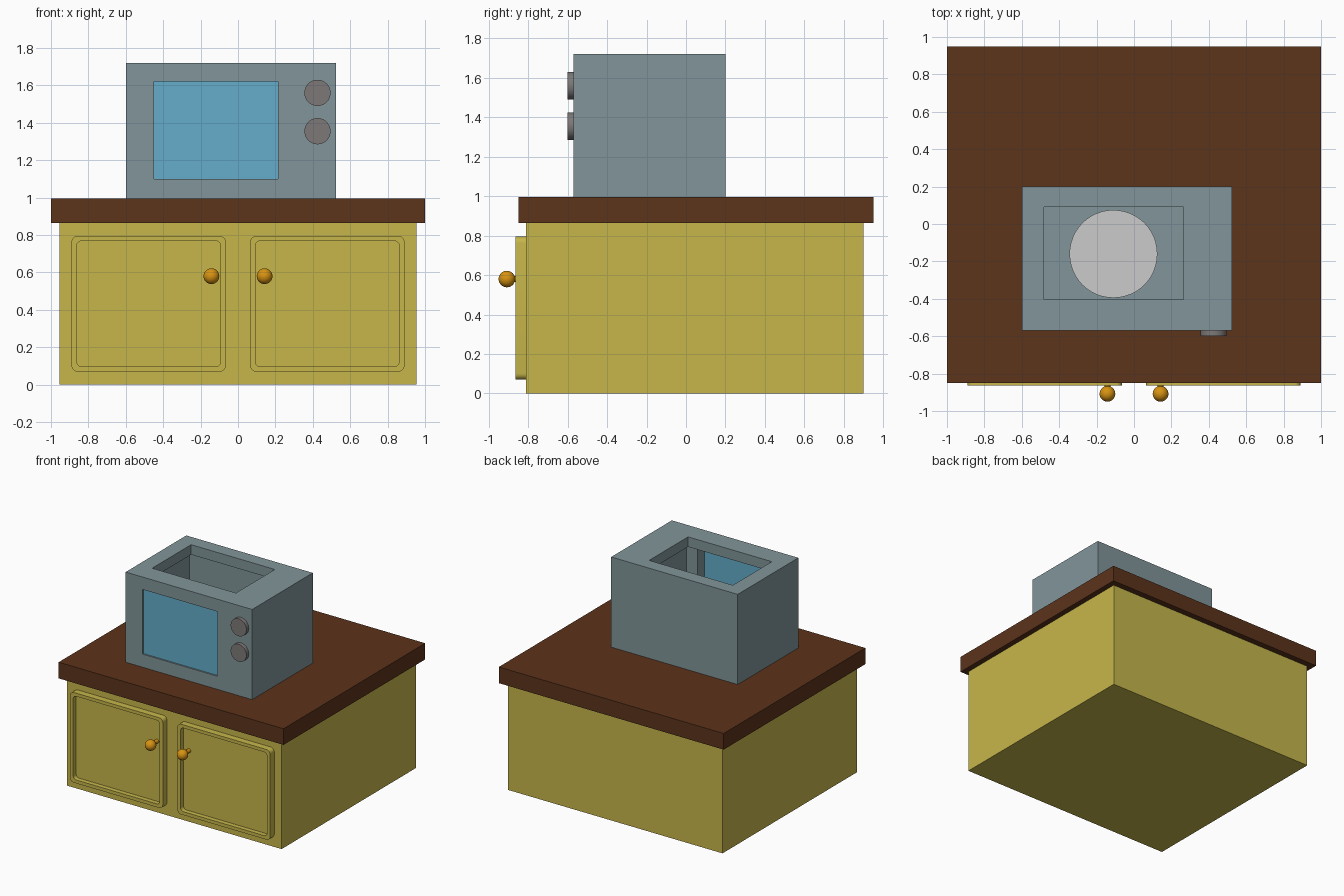
import bpy, bmesh, math

if "Cube" in bpy.data.objects:
    bpy.data.objects.remove(bpy.data.objects["Cube"])


def material(name, rgb):
    m = bpy.data.materials.new(name)
    m.diffuse_color = (*rgb, 1)
    m.use_nodes = True
    m.node_tree.nodes["Principled BSDF"].inputs["Base Color"].default_value = m.diffuse_color
    return m


YELLOW = material("yellow_paint", (0.57, 0.47, 0.07))
BROWN = material("brown_wood", (0.107, 0.033, 0.011))
STEEL = material("blue_grey_metal", (0.22, 0.30, 0.32))
GLASS = material("blue_glass", (0.13, 0.42, 0.60))
BRASS = material("brass", (0.68, 0.29, 0.006))
DIAL = material("dial_grey", (0.21, 0.19, 0.19))


def add(name, bm, mat=None):
    bmesh.ops.recalc_face_normals(bm, faces=bm.faces)
    me = bpy.data.meshes.new(name)
    bm.to_mesh(me)
    bm.free()
    ob = bpy.data.objects.new(name, me)
    bpy.context.collection.objects.link(ob)
    if mat:
        me.materials.append(mat)
    return ob


def box(name, x, y, z, mat=None):
    bm = bmesh.new()
    for v in bmesh.ops.create_cube(bm, size=1)["verts"]:
        v.co = [a + (c + 0.5) * (b - a) for c, (a, b) in zip(v.co, (x, y, z))]
    return add(name, bm, mat)


def activate(ob):
    bpy.ops.object.select_all(action='DESELECT')
    ob.select_set(True)
    bpy.context.view_layer.objects.active = ob


def smooth(ob):
    activate(ob)
    bpy.ops.object.shade_smooth_by_angle(angle=math.radians(35))


def cylinder(name, loc, r, depth, mat=None, rot=(0, 0, 0)):
    bpy.ops.mesh.primitive_cylinder_add(vertices=48, radius=r, depth=depth, location=loc, rotation=rot)
    ob = bpy.context.object
    ob.name = name
    if mat:
        ob.data.materials.append(mat)
    smooth(ob)


def cut(target, x, y, z):
    cutter = box("cutter", x, y, z)
    cutter.hide_render = True
    mod = target.modifiers.new("cut", 'BOOLEAN')
    mod.operation, mod.solver, mod.object = 'DIFFERENCE', 'EXACT', cutter
    activate(target)
    bpy.ops.object.modifier_apply(modifier=mod.name)
    bpy.data.objects.remove(cutter)


def rounded_loop(bm, x, z, r, y):
    pts = []
    corners = [(x[1] - r, z[1] - r), (x[0] + r, z[1] - r), (x[0] + r, z[0] + r), (x[1] - r, z[0] + r)]
    for q, (cx, cz) in enumerate(corners):
        for i in range(6):
            a = math.pi / 2 * (q + i / 5)
            pts.append(bm.verts.new((cx + r * math.cos(a), y, cz + r * math.sin(a))))
    return pts


# Door: raised rounded rim around a recessed panel
def door(name, side):
    bm = bmesh.new()
    outer = (0.065, 0.89), (0.07, 0.795), 0.032
    inner = (0.093, 0.862), (0.097, 0.769), 0.026
    loops = [rounded_loop(bm, *outer, -0.805), rounded_loop(bm, *outer, -0.863),
             rounded_loop(bm, *inner, -0.863), rounded_loop(bm, *inner, -0.825)]
    for a, b in zip(loops, loops[1:]):
        for i in range(len(a)):
            j = (i + 1) % len(a)
            bm.faces.new((a[i], a[j], b[j], b[i]))
    bm.faces.new(loops[0])
    bm.faces.new(loops[-1])
    for v in bm.verts:
        v.co.x *= side
    smooth(add(name, bm, YELLOW))


# Cabinet and worktop
box("cabinet", (-0.955, 0.955), (-0.81, 0.90), (0, 0.865), YELLOW)
box("worktop", (-1, 1), (-0.85, 0.95), (0.865, 0.995), BROWN)

# Doors with ball knobs
for label, s in (("left", -1), ("right", 1)):
    door(label + "_door", s)
    bpy.ops.mesh.primitive_uv_sphere_add(segments=32, ring_count=16, radius=0.042,
                                         location=(s * 0.142, -0.908, 0.58))
    ball = bpy.context.object
    ball.name = label + "_door_knob"
    ball.data.materials.append(BRASS)
    smooth(ball)
    cylinder(label + "_knob_stem", (s * 0.142, -0.848, 0.58), 0.016, 0.06, BRASS, (math.pi / 2, 0, 0))

# Oven shell: inner chamber, top opening, front window
oven = box("oven_body", (-0.60, 0.525), (-0.57, 0.20), (0.995, 1.72), STEEL)
cut(oven, (-0.53, 0.315), (-0.455, 0.14), (1.05, 1.64))
cut(oven, (-0.48, 0.265), (-0.405, 0.09), (1.5, 1.8))
cut(oven, (-0.45, 0.215), (-0.65, -0.43), (1.10, 1.62))
box("oven_window", (-0.452, 0.217), (-0.558, -0.54), (1.098, 1.622), GLASS)

# Turntable inside and dials outside
cylinder("turntable", (-0.11, -0.16, 1.065), 0.235, 0.03)
for label, z in (("upper", 1.56), ("lower", 1.355)):
    cylinder(label + "_dial", (0.425, -0.58, z), 0.07, 0.04, DIAL, (math.pi / 2, 0, 0))
